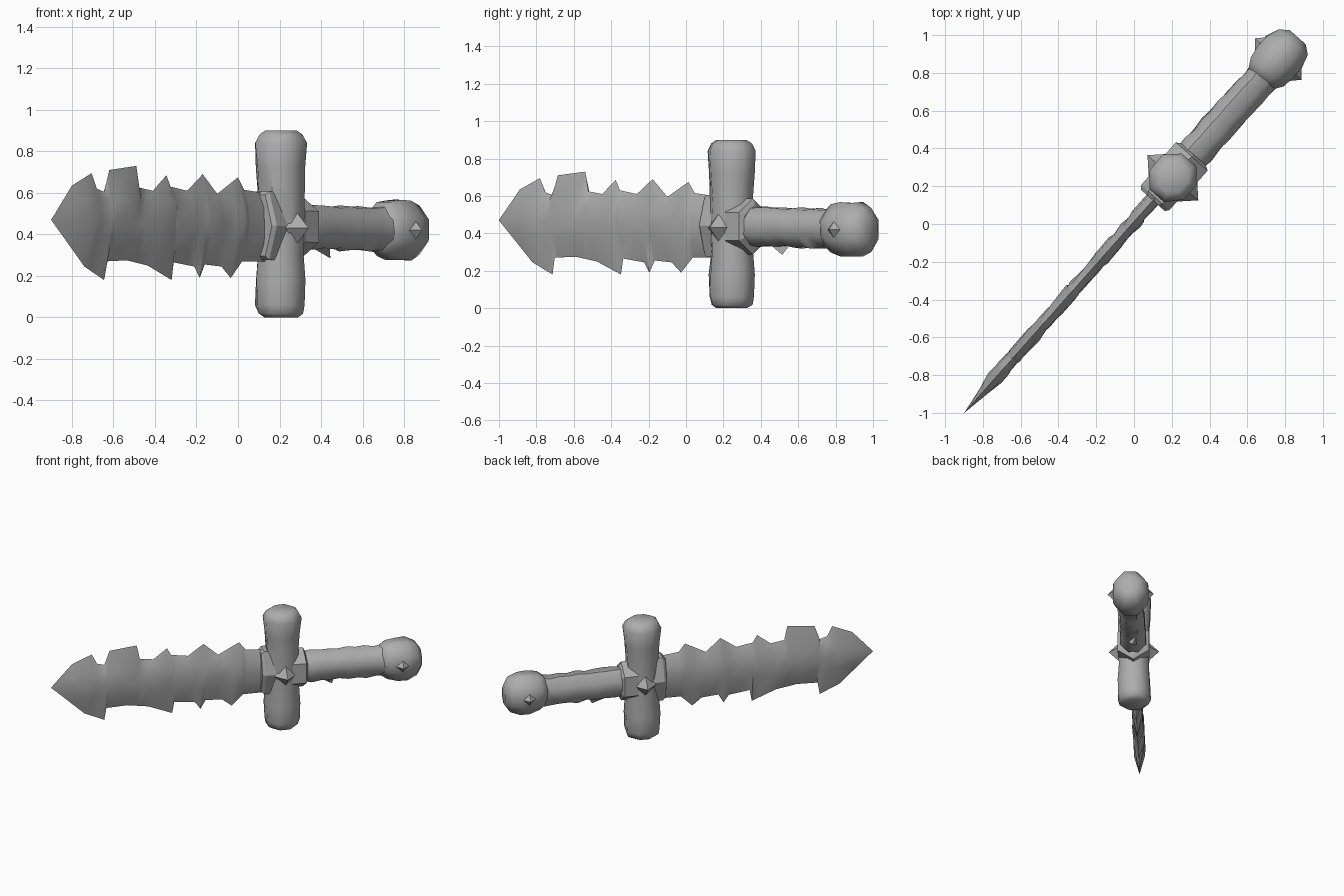
import bpy, bmesh, math, random
from mathutils import Vector

random.seed(4)
if "Cube" in bpy.data.objects:
    bpy.data.objects.remove(bpy.data.objects["Cube"], do_unlink=True)

# One plain grey for the whole sword
grey = bpy.data.materials.new("worn_grey")
grey.use_nodes = True
COLOUR = (0.42, 0.42, 0.42, 1)
grey.diffuse_color = COLOUR
grey.node_tree.nodes["Principled BSDF"].inputs["Base Color"].default_value = COLOUR

C, S = 0.664, 0.748            # heading of the sword in plan


def place(u, v, z):
    """u runs from tip to pommel, v across the blade, z up."""
    return Vector((u * C - v * S, 0.013 + u * S + v * C, z))


def axis_z(u):
    return 0.445 - 0.02 * u


def finish(name, bm, angle):
    bmesh.ops.recalc_face_normals(bm, faces=bm.faces)
    mesh = bpy.data.meshes.new(name)
    bm.to_mesh(mesh)
    bm.free()
    mesh.materials.append(grey)
    ob = bpy.data.objects.new(name, mesh)
    bpy.context.collection.objects.link(ob)
    bpy.ops.object.select_all(action='DESELECT')
    ob.select_set(True)
    bpy.context.view_layer.objects.active = ob
    if angle:
        bpy.ops.object.shade_smooth_by_angle(angle=math.radians(angle))
    return ob


def loft(name, rings, sides, upright=False, jitter=0.0, turn=0.5, angle=50):
    """Rings are (position, half width in v, other half width)."""
    bm = bmesh.new()
    loops = []
    for pos, a, b in rings:
        loop = []
        for i in range(sides):
            t = 2 * math.pi * (i + turn) / sides
            k = 1 + random.uniform(-jitter, jitter)
            p, q = a * math.cos(t) * k, b * math.sin(t) * k
            if upright:
                co = place(0.31 + q, p, pos)
            else:
                co = place(pos, p, axis_z(pos) + q)
            loop.append(bm.verts.new(co))
        loops.append(loop)
    for l, m in zip(loops, loops[1:]):
        for i in range(sides):
            j = (i + 1) % sides
            bm.faces.new((l[i], l[j], m[j], m[i]))
    bm.faces.new(loops[0])
    bm.faces.new(loops[-1])
    return finish(name, bm, angle)


def stud(name, u, z, v0, v1, r):
    """Small pointed stud standing out sideways."""
    bm = bmesh.new()
    tip = bm.verts.new(place(u, v1, z))
    base = [bm.verts.new(place(u + r * math.cos(i * math.pi / 2), v0,
                               z + r * math.sin(i * math.pi / 2))) for i in range(4)]
    bm.faces.new(base)
    for i in range(4):
        bm.faces.new((base[i], base[(i + 1) % 4], tip))
    return finish(name, bm, 0)


# Blade: ragged upper and lower edges as (x, z)
upper = [(-.9, .47), (-.8, .635), (-.705, .695), (-.68, .62), (-.645, .605), (-.62, .71),
         (-.49, .73), (-.475, .625), (-.41, .61), (-.345, .685), (-.325, .63), (-.245, .61),
         (-.17, .69), (-.1, .595), (0, .675), (.03, .615), (.18, .59)]
lower = [(-.9, .47), (-.74, .245), (-.645, .18), (-.635, .27), (-.535, .275), (-.435, .25),
         (-.32, .18), (-.31, .265), (-.21, .245), (-.185, .19), (-.16, .255), (-.08, .245),
         (-.035, .19), (.02, .27), (.18, .27)]


def edge_at(points, x):
    for (x0, z0), (x1, z1) in zip(points, points[1:]):
        if x0 <= x <= x1:
            return z0 + (z1 - z0) * (x - x0) / (x1 - x0)


bm = bmesh.new()
stations = sorted({x for x, z in upper + lower})[1:]
tip = bm.verts.new(place(-.9 / C, 0, .47))
columns = []
for x in stations:
    u, top, low = x / C, edge_at(upper, x), edge_at(lower, x)
    mid = axis_z(u)
    ramp = min(1, (x + .9) / .15)
    column = [bm.verts.new(place(u, 0, top))]
    for side in (1, -1):
        rows = []
        for f, thick in ((.09, .036), (0, .042), (-.09, .036)):
            z = mid + f * ramp + random.uniform(-.015, .015)
            rows.append(bm.verts.new(place(u, side * (thick + random.uniform(-.009, .003)) * ramp, z)))
        column += rows if side == 1 else [bm.verts.new(place(u, 0, low))] + rows[::-1]
    columns.append(column)
n = len(columns[0])
for a, b in zip(columns, columns[1:]):
    for i in range(n):
        j = (i + 1) % n
        bm.faces.new((a[i], a[j], b[j], b[i]))
for i in range(n):
    bm.faces.new((tip, columns[0][(i + 1) % n], columns[0][i]))
bm.faces.new(columns[-1])
finish("blade", bm, 40)

# Cross guard, standing upright
loft("cross_guard", [(0, .085, .085), (.018, .11, .115), (.06, .125, .13), (.18, .122, .128),
                     (.3, .115, .12), (.44, .12, .125), (.58, .118, .12), (.72, .122, .128),
                     (.84, .128, .135), (.88, .11, .115), (.9, .08, .085)],
     8, upright=True, jitter=.04)

# Collars on both sides of the guard
loft("blade_collar", [(.15, .085, .17), (.17, .1, .19), (.26, .1, .19)], 6, turn=0, angle=25)
loft("grip_collar", [(.36, .13, .15), (.46, .13, .15), (.475, .1, .12)], 6, turn=.5, angle=25)

# Grip with a slightly lumpy wrap
loft("grip", [(.45 + i * .066, .092 + .006 * (i % 2), .108 + .006 * (i % 2)) for i in range(10)],
     8, jitter=.06)

# Rounded pommel
loft("pommel", [(1.0, .085, .1), (1.06, .125, .14), (1.13, .137, .155), (1.2, .137, .155),
                (1.27, .11, .13), (1.305, .06, .075)], 8, jitter=.03, angle=60)

# Studs on the sides of guard and pommel
for side, word in ((1, "left"), (-1, "right")):
    stud("guard_stud_" + word, .31, .43, side * .1, side * .18, .08)
    stud("pommel_stud_" + word, 1.15, .42, side * .1, side * .165, .07)
# Chipped splinter under the grip
bm = bmesh.new()
points = [bm.verts.new(place(u, v, z)) for u, v, z in
          ((.56, .03, .34), (.7, .03, .34), (.62, -.04, .34), (.67, 0, .285))]
for i in range(4):
    bm.faces.new([p for k, p in enumerate(points) if k != i])
finish("grip_splinter", bm, 0)
